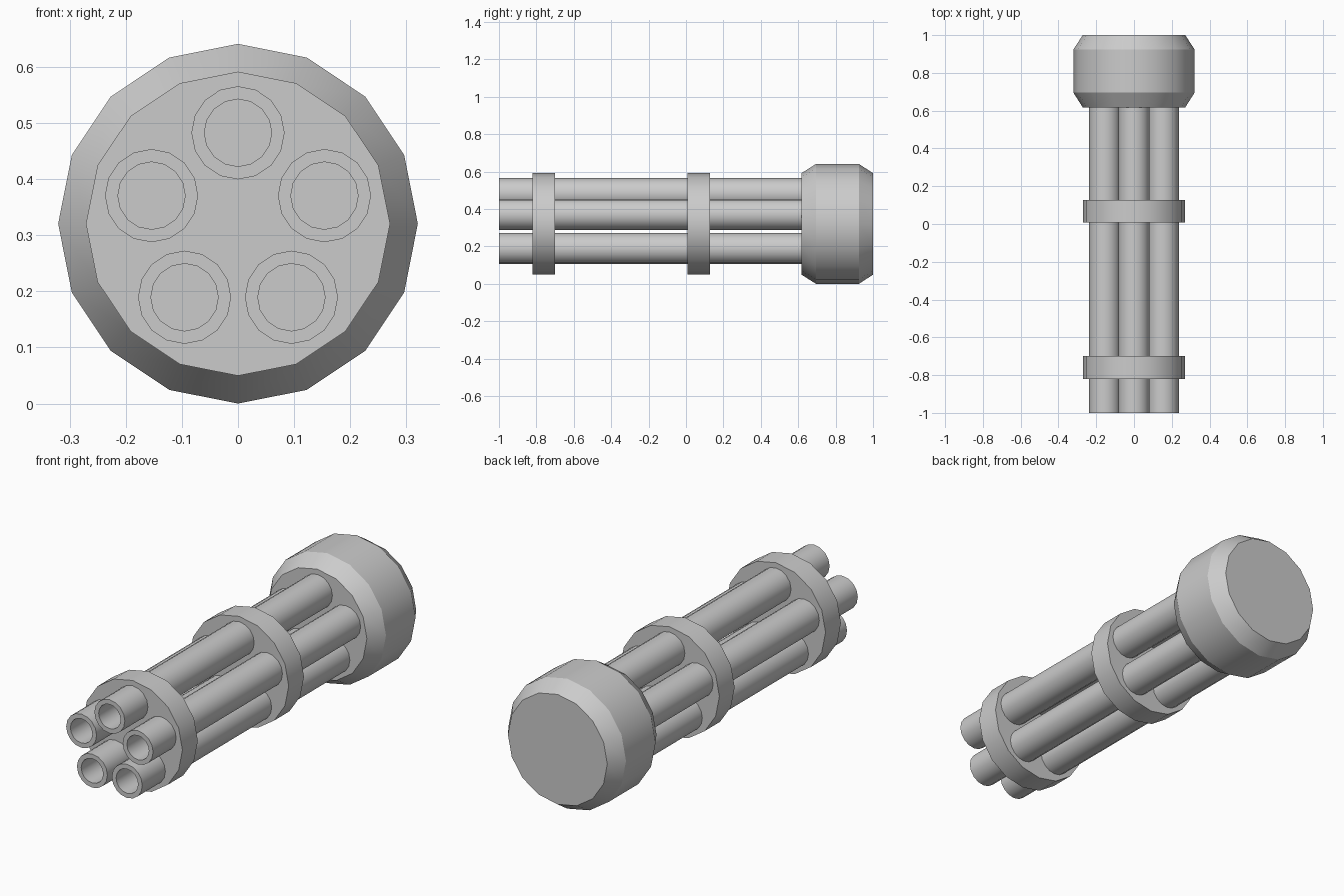
import bpy, bmesh
from math import sin, cos, tau, radians

if "Cube" in bpy.data.objects:
    bpy.data.objects.remove(bpy.data.objects["Cube"])

CZ = 0.3205   # height of the long axis
SIDES = 16


def lathe(name, profile, cx=0.0, cz=CZ):
    """Spin (radius, y) points around a y-parallel axis and cap both ends."""
    bm = bmesh.new()
    rings = [[bm.verts.new((cx + r * sin(tau * i / SIDES), y, cz + r * cos(tau * i / SIDES)))
              for i in range(SIDES)] for r, y in profile]
    for a, b in zip(rings, rings[1:]):
        for i in range(SIDES):
            j = (i + 1) % SIDES
            bm.faces.new((a[i], a[j], b[j], b[i]))
    bm.faces.new(rings[0])
    bm.faces.new(rings[-1])
    bmesh.ops.recalc_face_normals(bm, faces=bm.faces)
    mesh = bpy.data.meshes.new(name)
    bm.to_mesh(mesh)
    bm.free()
    ob = bpy.data.objects.new(name, mesh)
    bpy.context.collection.objects.link(ob)
    bpy.ops.object.select_all(action='DESELECT')
    ob.select_set(True)
    bpy.context.view_layer.objects.active = ob
    bpy.ops.object.shade_smooth_by_angle(angle=radians(30))
    return ob


# Chamfered rear housing
lathe("rear_housing", [(0.271, 0.617), (0.3205, 0.695), (0.3205, 0.925), (0.271, 1.0)])

# Clamp discs holding the barrels
for name, y0, y1 in (("front_clamp", -0.82, -0.70), ("middle_clamp", 0.008, 0.127)):
    lathe(name, [(0.271, y0), (0.271, y1)])

# Five hollow barrels around the axis
for k in range(5):
    a = tau * k / 5
    lathe(f"barrel_{k + 1}", [(0.083, 0.63), (0.083, -1.0), (0.06, -1.0), (0.06, 0.61)],
          0.162 * sin(a), CZ + 0.162 * cos(a))
